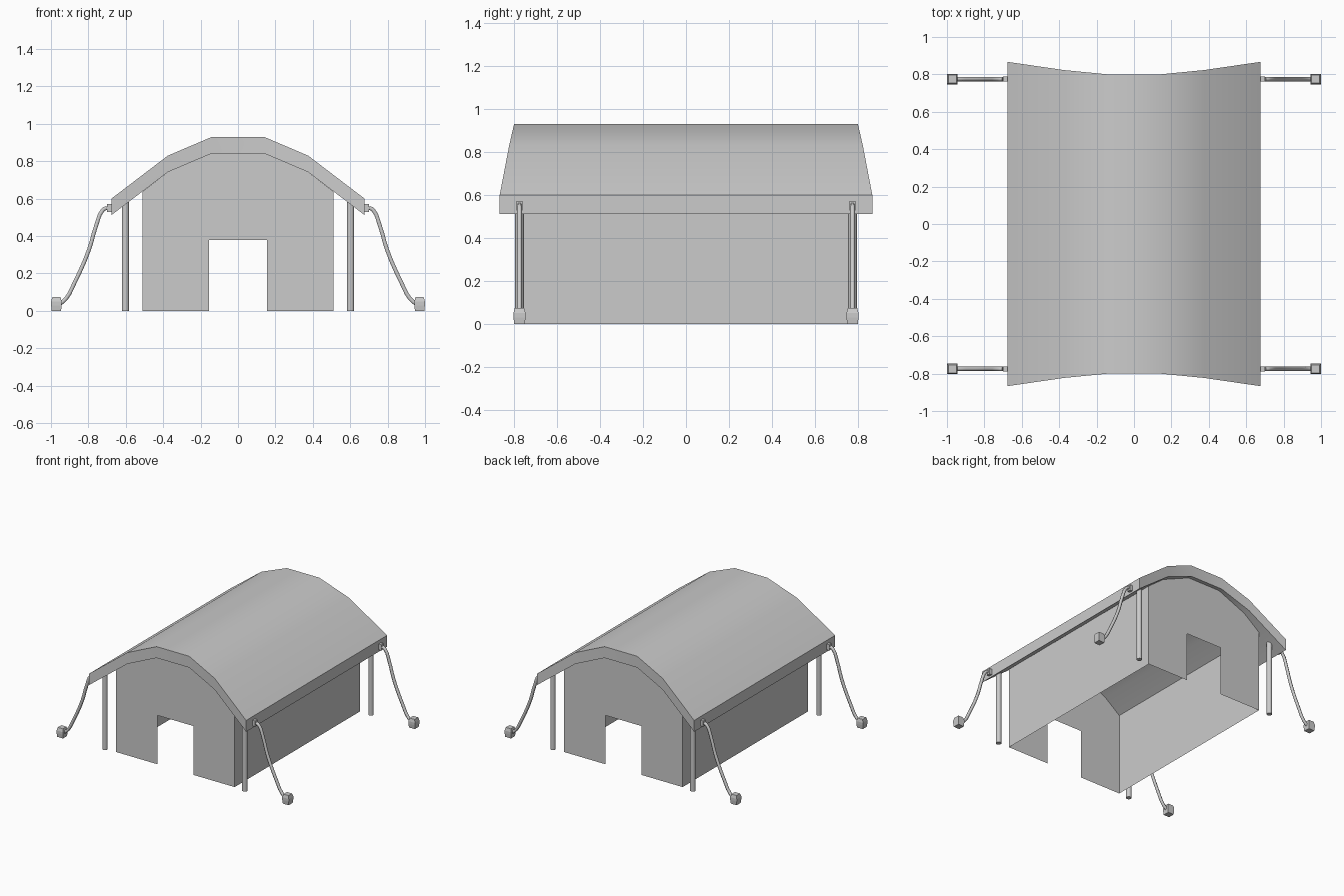
import bpy, math

if "Cube" in bpy.data.objects:
    bpy.data.objects.remove(bpy.data.objects["Cube"])

def mesh_object(name, verts, faces):
    me = bpy.data.meshes.new(name)
    me.from_pydata(verts, [], faces)
    me.validate()
    ob = bpy.data.objects.new(name, me)
    bpy.context.collection.objects.link(ob)
    return ob

def box(name, loc, size):
    bpy.ops.mesh.primitive_cube_add(size=1, location=loc)
    ob = bpy.context.object
    ob.name = name
    ob.scale = size
    return ob

def smooth(ob, angle=30):
    bpy.ops.object.select_all(action='DESELECT')
    ob.select_set(True)
    bpy.context.view_layer.objects.active = ob
    bpy.ops.object.shade_smooth_by_angle(angle=math.radians(angle))

# roof: thick arched slab whose ends flare outward at the eaves (x, top z, half length)
half = [(0.14, 0.93, 0.80), (0.375, 0.83, 0.823), (0.677, 0.60, 0.867)]
arch = [(-x, z, l) for x, z, l in reversed(half)] + half
drop = 0.088
verts = []
for x, z, l in arch:
    verts += [(x, -l, z), (x, l, z), (x, l, z - drop), (x, -l, z - drop)]
faces = [(0, 1, 2, 3), tuple(4 * (len(arch) - 1) + k for k in (3, 2, 1, 0))]
for i in range(len(arch) - 1):
    a, b = 4 * i, 4 * i + 4
    for k in range(4):
        n = (k + 1) % 4
        faces.append((a + k, b + k, b + n, a + n))
roof = mesh_object("roof", verts, faces)
smooth(roof)

# cloth walls: two gables with door openings joined by plain sides
WY = 0.77
right = [(0.155, 0.38), (0.155, 0), (0.51, 0), (0.51, 0.638), (0.375, 0.742), (0.14, 0.842)]
outline = right + [(-x, z) for x, z in reversed(right)]
n = len(outline)
verts = [(x, -WY, z) for x, z in outline] + [(x, WY, z) for x, z in outline]
faces = [tuple(range(n)), tuple(range(2 * n - 1, n - 1, -1)),
         (2, 2 + n, 3 + n, 3), (8, 8 + n, 9 + n, 9)]
mesh_object("walls", verts, faces)

# poles, guy ropes, clips and pegs at the four corners
rope_path = [(0.70, 0.552), (0.722, 0.54), (0.757, 0.46), (0.797, 0.326),
             (0.874, 0.15), (0.92, 0.065), (0.955, 0.035)]
for sx in (-1, 1):
    for sy in (-1, 1):
        y = 0.775 * sy
        bpy.ops.mesh.primitive_cylinder_add(vertices=10, radius=0.02, depth=0.60,
                                            location=(0.602 * sx, y, 0.30))
        pole = bpy.context.object
        pole.name = "pole"
        smooth(pole, 40)

        box("rope_clip", (0.687 * sx, y, 0.55), (0.026, 0.028, 0.045))

        cu = bpy.data.curves.new("guy_rope", 'CURVE')
        cu.dimensions = '3D'
        cu.bevel_depth = 0.012
        cu.bevel_resolution = 1
        cu.use_fill_caps = True
        cu.resolution_u = 3
        sp = cu.splines.new('BEZIER')
        sp.bezier_points.add(len(rope_path) - 1)
        for p, (x, z) in zip(sp.bezier_points, rope_path):
            p.co = (x * sx, y, z)
            p.handle_left_type = p.handle_right_type = 'AUTO'
        bpy.context.collection.objects.link(bpy.data.objects.new("guy_rope", cu))

        # peg: block with a slight bulge between narrower ends
        verts, faces = [], []
        for z, r in [(0, 0.025), (0.03, 0.028), (0.05, 0.028), (0.073, 0.022)]:
            verts += [(0.971 * sx + a * r, y + b * r, z)
                      for a, b in ((-1, -1), (1, -1), (1, 1), (-1, 1))]
        for i in range(3):
            for k in range(4):
                m = (k + 1) % 4
                faces.append((4 * i + k, 4 * i + m, 4 * i + 4 + m, 4 * i + 4 + k))
        faces += [(3, 2, 1, 0), (12, 13, 14, 15)]
        mesh_object("peg", verts, faces)
